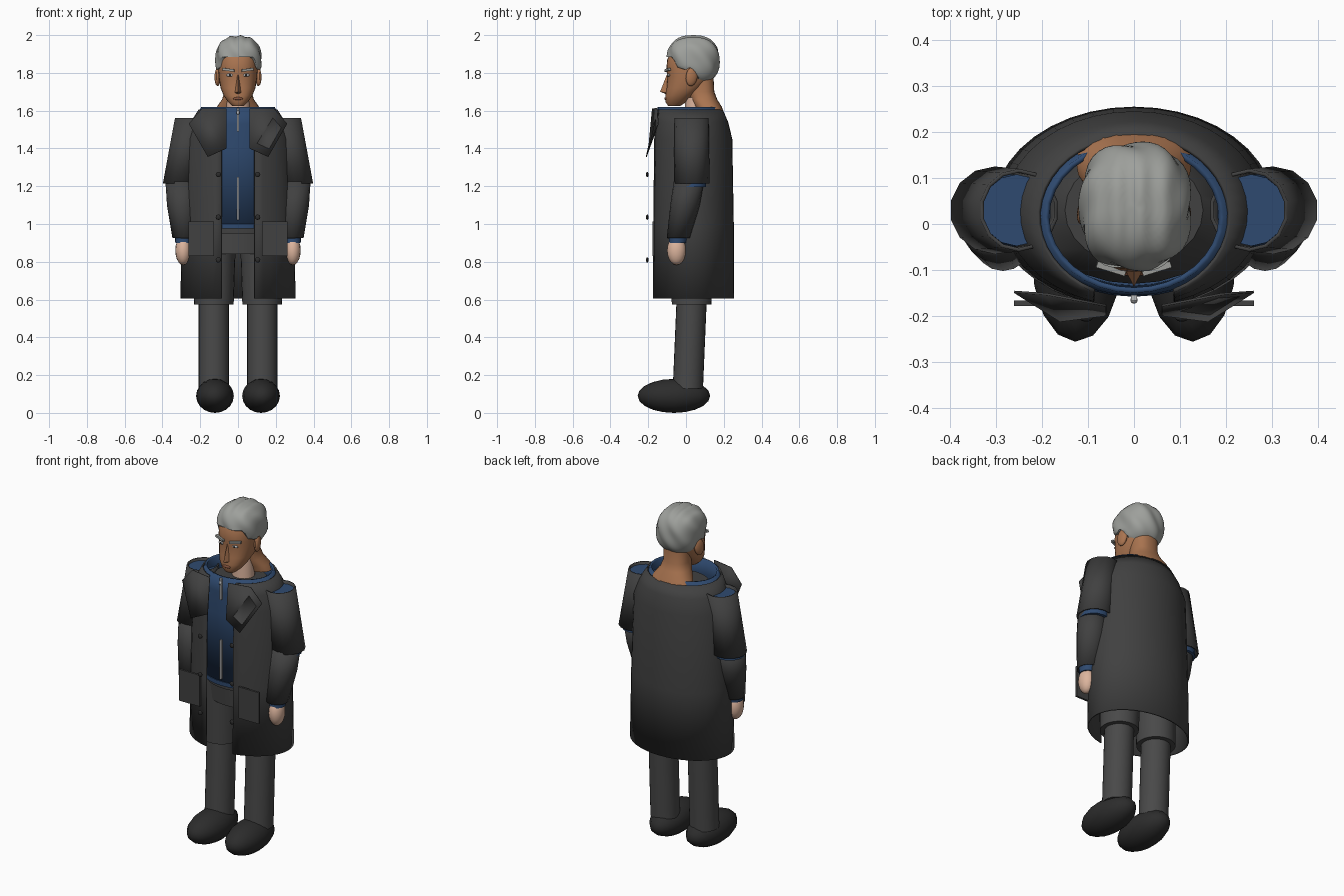
import bpy, bmesh, math
from mathutils import Matrix, Vector

if "Cube" in bpy.data.objects:
    bpy.data.objects.remove(bpy.data.objects["Cube"])


def mat(name, r, g, b):
    m = bpy.data.materials.new(name)
    m.diffuse_color = (r, g, b, 1)
    m.use_nodes = True
    m.node_tree.nodes["Principled BSDF"].inputs["Base Color"].default_value = m.diffuse_color
    return m


COAT = mat("charcoal_cloth", .052, .052, .052)
TROUSER = mat("dark_grey_cloth", .066, .066, .066)
SHOE = mat("black_leather", .025, .025, .025)
BLUE = mat("navy_knit", .028, .068, .16)
TAN = mat("tan_skin", .40, .175, .08)
PALE = mat("pale_skin", .72, .46, .34)
HAIR = mat("grey_hair", .34, .35, .33)
SILVER = mat("silver", .5, .5, .5)
LIP = mat("brown_lip", .24, .09, .05)


def finish(name, bm, m, fix=True):
    if fix:
        bmesh.ops.recalc_face_normals(bm, faces=bm.faces[:])
    me = bpy.data.meshes.new(name)
    bm.to_mesh(me)
    bm.free()
    me.materials.append(m)
    ob = bpy.data.objects.new(name, me)
    bpy.context.collection.objects.link(ob)
    return ob


def loft(name, rings, m, n=24, gap=0, caps=True, p=2, thick=0):
    """Rings (z, cx, cy, rx, ry) from low to high; gap = half-width of a front opening."""
    bm = bmesh.new()
    rows = []
    for z, cx, cy, rx, ry in rings:
        g = math.asin(gap / rx) if gap else 0
        row = []
        for i in range(n + (1 if gap else 0)):
            a = g + (2 * math.pi - 2 * g) * i / n
            s, c = math.sin(a), math.cos(a)
            x = math.copysign(abs(s) ** (2 / p), s)
            y = math.copysign(abs(c) ** (2 / p), c)
            row.append(bm.verts.new((cx + rx * x, cy - ry * y, z)))
        rows.append(row)
    for r0, r1 in zip(rows, rows[1:]):
        for i in range(n):
            j = i + 1 if gap else (i + 1) % n
            bm.faces.new((r0[i], r0[j], r1[j], r1[i]))
    if caps and not gap:
        bm.faces.new(rows[0][::-1])
        bm.faces.new(rows[-1])
    ob = finish(name, bm, m, caps and not gap)
    if thick:
        mod = ob.modifiers.new("thickness", "SOLIDIFY")
        mod.thickness, mod.offset = thick, -1
    return ob


def ball(name, loc, size, m, rot=(0, 0, 0), u=16, v=10):
    bm = bmesh.new()
    bmesh.ops.create_uvsphere(bm, u_segments=u, v_segments=v, radius=1)
    bm.transform(Matrix.Diagonal((*size, 1)))
    ob = finish(name, bm, m)
    ob.location, ob.rotation_euler = loc, rot
    return ob


def box(name, loc, size, m, rot=(0, 0, 0)):
    bm = bmesh.new()
    bmesh.ops.create_cube(bm, size=1)
    bm.transform(Matrix.Diagonal((*size, 1)))
    ob = finish(name, bm, m)
    ob.location, ob.rotation_euler = loc, rot
    return ob


def plate(name, pts, m, thick):
    bm = bmesh.new()
    bm.faces.new([bm.verts.new(q) for q in pts])
    ob = finish(name, bm, m)
    ob.modifiers.new("thickness", "SOLIDIFY").thickness = thick
    return ob


# Coat shell, open at the front
loft("coat_body", [(.605, 0, .035, .305, .22), (1.0, 0, .035, .297, .218),
                   (1.45, 0, .033, .282, .212), (1.54, 0, .025, .25, .198),
                   (1.605, 0, .015, .21, .18)], COAT, n=36, gap=.088, thick=.008)

# Pullover with open collar, and dark inner torso
loft("pullover", [(.975, 0, .02, .215, .165), (1.4, 0, .02, .245, .178),
                  (1.53, 0, .015, .232, .17), (1.62, 0, .015, .195, .165)],
     BLUE, n=32, caps=False, thick=.012)
loft("pullover_hem", [(.975, 0, .02, .218, .17), (1.0, 0, .02, .219, .171)], BLUE, n=32)
loft("inner_torso", [(.95, 0, .02, .2, .15), (1.5, 0, .02, .21, .15),
                     (1.56, 0, .03, .15, .12)], COAT)
for k, (z0, z1) in enumerate(((1.02, 1.25), (1.49, 1.615))):
    box(f"zipper_{k}", (0, -.16, (z0 + z1) / 2), (.012, .012, z1 - z0), SILVER)
ball("zipper_pull", (0, -.165, 1.59), (.008, .008, .012), SILVER)

# Hips
loft("hips", [(.84, 0, .025, .2, .13), (1.0, 0, .02, .2, .145)], TROUSER)

for s, side in ((-1, "left"), (1, "right")):
    # Legs and shoes
    loft(side + "_thigh", [(.575, s * .128, .03, .105, .105),
                           (.95, s * .118, .03, .108, .12)], TROUSER)
    loft(side + "_shin", [(.13, s * .128, .01, .08, .08),
                          (.6, s * .128, .03, .08, .08)], TROUSER)
    ball(side + "_shoe", (s * .122, -.064, .09), (.1, .192, .09), SHOE, (0, 0, s * .03))

    # Coat sleeves over pullover sleeves
    loft(side + "_upper_sleeve", [(1.215, s * .303, .03, .097, .095),
                                  (1.56, s * .25, .03, .086, .09)],
         COAT, n=14, caps=False, thick=.008)
    loft(side + "_lower_sleeve", [(.925, s * .285, -.04, .062, .062),
                                  (1.1, s * .296, -.005, .08, .078),
                                  (1.225, s * .301, .015, .083, .08)],
         COAT, n=16, caps=False, thick=.006)
    loft(side + "_pullover_sleeve", [(1.195, s * .3, .025, .085, .082),
                                     (1.545, s * .255, .03, .075, .078)], BLUE, n=14)
    loft(side + "_cuff", [(.9, s * .29, -.045, .042, .045),
                          (.95, s * .29, -.04, .045, .05),
                          (1.19, s * .298, .015, .065, .065)], BLUE, n=16)
    ball(side + "_hand", (s * .29, -.05, .86), (.042, .05, .077), PALE)

    # Lapel, pocket and buttons
    plate(side + "_lapel", [(s * .06, -.175, 1.61), (s * .19, -.15, 1.61),
                            (s * .26, -.145, 1.53), (s * .16, -.208, 1.355),
                            (s * .06, -.195, 1.40)], COAT, .005)
    box(side + "_pocket", (s * .194, -.172, .922), (.134, .012, .185), COAT)
    for k, z in enumerate((1.262, 1.036, .81)):
        ball(f"{side}_button_{k}", (s * .104, -.205, z), (.014, .007, .014), SHOE)

    # Face details and ears
    ball(side + "_ear", (s * .107, .03, 1.78), (.016, .032, .05), TAN, (-.15, 0, s * .25))
    ball(side + "_eye", (s * .043, -.091, 1.788), (.02, .008, .008), SILVER)
    ball(side + "_pupil", (s * .043, -.098, 1.788), (.006, .003, .007), SHOE, u=8, v=6)
    box(side + "_eyebrow", (s * .05, -.097, 1.816), (.065, .014, .013), HAIR,
        (0, -s * .12, s * .3))

# Head, neck and throat; rings given as front and back depth
def span(z, y0, y1, w):
    return (z, 0, (y0 + y1) / 2, w, (y1 - y0) / 2)


loft("head", [span(1.625, -.095, -.03, .03), span(1.645, -.108, 0, .052),
              span(1.68, -.109, .04, .076), span(1.72, -.103, .09, .092),
              span(1.78, -.098, .14, .102), span(1.815, -.104, .15, .104),
              span(1.87, -.1, .155, .104), span(1.92, -.075, .14, .09),
              span(1.96, -.03, .1, .05)], TAN, n=28, p=2.3)
loft("neck", [span(1.585, .06, .2, .125), span(1.62, .045, .19, .112),
              span(1.66, .02, .165, .084), span(1.7, .01, .15, .073),
              span(1.79, 0, .145, .075)], TAN, p=2.4)
loft("throat", [(1.5, 0, .05, .065, .06), (1.67, 0, .05, .06, .055)], PALE, n=20)

# Nose wedge and lips
bm = bmesh.new()
top, tip, l, r, base = [bm.verts.new(v) for v in (
    (0, -.098, 1.8), (0, -.137, 1.7), (-.021, -.096, 1.693),
    (.021, -.096, 1.693), (0, -.1, 1.685))]
for f in ((top, l, tip), (top, tip, r), (l, base, tip), (base, r, tip)):
    bm.faces.new(f)
finish("nose", bm, TAN)
ball("lips", (0, -.106, 1.664), (.026, .008, .008), LIP)

# Swept hair: rounded box-like ball trimmed upward along a hairline
def hairline(y):
    keys = [(-.2, 1.885), (-.07, 1.885), (-.045, 1.83), (0, 1.815),
            (.03, 1.835), (.07, 1.75), (.1, 1.735), (.3, 1.735)]
    for (a, za), (b, zb) in zip(keys, keys[1:]):
        if y <= b:
            return za + (zb - za) * (y - a) / (b - a)
    return keys[-1][1]


bm = bmesh.new()
bmesh.ops.create_uvsphere(bm, u_segments=48, v_segments=32, radius=1)
for v in bm.verts:
    d = v.co.normalized()
    d /= sum(abs(c) ** 2.5 for c in d) ** (1 / 2.5)
    a = math.atan2(d.x, -d.y)
    wave = 1 + .035 * math.sin(7 * a + 5 * d.z) * (1 - d.z ** 2)
    q = Vector((.003 + .12 * d.x * wave, .038 + .137 * d.y * wave, 1.868 + .132 * d.z))
    if d.z > .3:
        q.z -= .012 * (1 - math.cos(28 * (d.x - .1) * .5)) * .5 * (d.z - .3)
    q.z = max(q.z, hairline(q.y))
    v.co = q
finish("hair", bm, HAIR)

# Smooth shading with sharp edges kept
for ob in bpy.context.scene.objects:
    ob.select_set(True)
    bpy.context.view_layer.objects.active = ob
bpy.ops.object.shade_smooth_by_angle(angle=math.radians(40))
